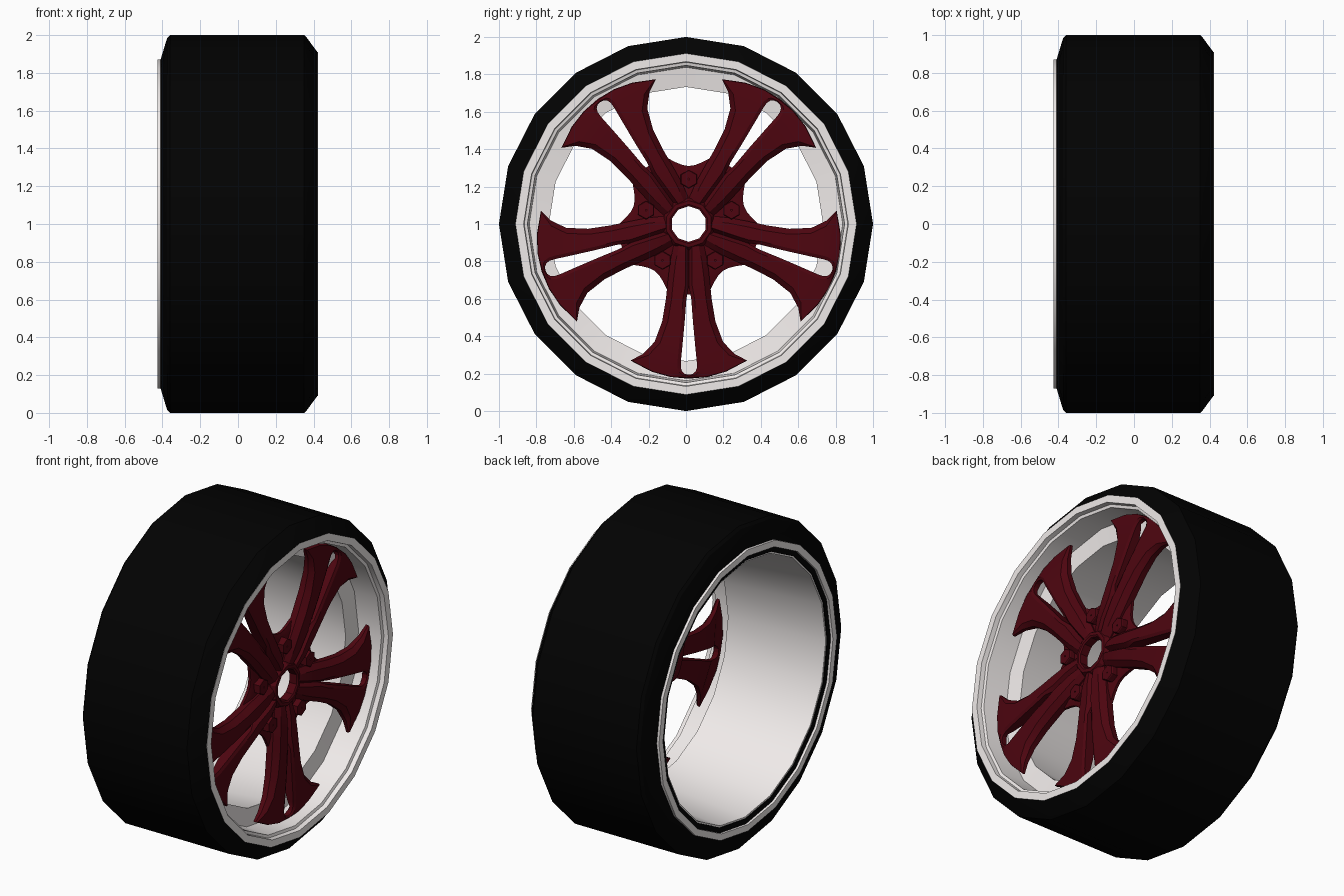
import bpy, bmesh, math

if "Cube" in bpy.data.objects:
    bpy.data.objects.remove(bpy.data.objects["Cube"])

CENTRE_Z = 1.0
SPOKE_X = 0.018   # small outward shift of the whole spoke set
SPOKE_Y = 0.015   # the spoke set sits slightly off the tyre axis


def material(name, rgb):
    m = bpy.data.materials.new(name)
    m.diffuse_color = (*rgb, 1)
    m.use_nodes = True
    m.node_tree.nodes["Principled BSDF"].inputs["Base Color"].default_value = m.diffuse_color
    return m


BLACK = material("tyre_black", (0.0006, 0.0006, 0.0006))
WHITE = material("rim_white", (0.87, 0.83, 0.82))
RED = material("spoke_red", (0.075, 0.0016, 0.005))


def finish(name, bm, mat, loc=(0, 0), angle=30):
    bmesh.ops.recalc_face_normals(bm, faces=bm.faces)
    me = bpy.data.meshes.new(name)
    bm.to_mesh(me)
    bm.free()
    ob = bpy.data.objects.new(name, me)
    ob.location = (loc[0], loc[1], CENTRE_Z)
    me.materials.append(mat)
    bpy.context.collection.objects.link(ob)
    bpy.ops.object.select_all(action='DESELECT')
    bpy.context.view_layer.objects.active = ob
    ob.select_set(True)
    bpy.ops.object.shade_smooth_by_angle(angle=math.radians(angle))
    return ob


def lathe(name, profile, sides, mat, loc=(0, 0), angle=30, flare=None):
    """Spin a closed (x, radius) profile around the x axis."""
    bm = bmesh.new()
    rings = []
    for i in range(sides):
        a = math.pi / 2 + 2 * math.pi * i / sides
        ring = []
        for x, r in profile:
            if flare and r > 0.2:
                r *= flare(a)
            ring.append(bm.verts.new((x, r * math.cos(a), r * math.sin(a))))
        rings.append(ring)
    n = len(profile)
    for i in range(sides):
        p, q = rings[i], rings[(i + 1) % sides]
        for j in range(n):
            k = (j + 1) % n
            bm.faces.new((p[j], p[k], q[k], q[j]))
    return finish(name, bm, mat, loc, angle)


# Tyre
lathe("tyre", [(0.424, 0.905), (0.365, 0.985), (0.35, 1.0), (-0.36, 1.0), (-0.375, 0.985),
               (-0.41, 0.87), (-0.41, 0.80), (-0.36, 0.81), (-0.30, 0.90), (0.30, 0.90),
               (0.40, 0.88)], 20, BLACK, angle=25)

# Rim: flat outer lip, recess, ledge behind the spokes and tapered barrel
lathe("rim", [(0.424, 0.912), (0.424, 0.868), (0.395, 0.865), (0.39, 0.848), (0.24, 0.838),
              (0.225, 0.733), (-0.405, 0.79), (-0.405, 0.80), (0.20, 0.745), (0.215, 0.848),
              (0.38, 0.875)], 20, WHITE)

# Rear rim ring
lathe("rear_ring", [(-0.425, 0.872), (-0.425, 0.832), (-0.409, 0.832), (-0.409, 0.872)],
      20, WHITE)


def fillet(a):
    """Grow the hub plate up the flanks of each spoke, between the five pockets."""
    step = 2 * math.pi / 5
    off = abs((a - math.pi / 2 + step / 2) % step - step / 2)
    return 1 + 0.22 * min(1, off / math.radians(19)) ** 2


# Hub plate and centre collar
HUB = (SPOKE_X, SPOKE_Y)
lathe("hub_plate", [(0.275, 0.10), (0.275, 0.27), (0.262, 0.31), (0.245, 0.31), (0.255, 0.10)],
      60, RED, HUB, flare=fillet)
lathe("hub_collar", [(0.31, 0.095), (0.316, 0.105), (0.314, 0.125), (0.29, 0.14),
                     (0.26, 0.14), (0.26, 0.095)], 10, RED, HUB)

# Spokes: half a split spoke lofted between its slot edge and its outer edge
SLOT = [(0, .11), (0, .20), (0, .33), (.013, .40), (.022, .52), (.035, .66), (.043, .74),
        (.043, .77), (.035, .79), (.02, .802), (0, .806)]
EDGE = [(.08, .11), (.10, .20), (.112, .30), (.122, .40), (.142, .52), (.183, .63), (.245, .695),
        (.312, .730), (.20, .789), (.10, .818), (0, .827)]
# Front and rear depth at each station: thick in the middle, thin at the tips
TOP = [.308, .323, .328, .331, .331, .33, .328, .325, .325, .325, .325]
REAR = [.255, .25, .25, .25, .255, .265, .28, .295, .29, .285, .285]


def half_spoke(bm, turn, side):
    sections = []
    for i, (s, e) in enumerate(zip(SLOT, EDGE)):
        length = math.dist(s, e)
        t_edge = 1 - min(0.03, 0.4 * length) / length
        if i >= 7:
            t_edge = 1 - min(0.008, 0.3 * length) / length
        t_in = min(0.018 / length, 0.3)
        groove = i < 3
        top, rear = TOP[i], REAR[i]
        section = []
        # (position across, height): rear, groove, ridge, front edge, chamfer, rear
        for t, x in ((0, rear), (0, top - (.03 if groove else .008)), (t_in, top),
                     (t_edge, top - .006), (1, rear + .5 * (top - rear)), (1, rear)):
            u = (s[0] + (e[0] - s[0]) * t) * side
            v = s[1] + (e[1] - s[1]) * t
            y = v * math.cos(turn) - u * math.sin(turn)
            z = v * math.sin(turn) + u * math.cos(turn)
            section.append(bm.verts.new((x, y, z)))
        sections.append(section)
    n = len(sections[0])
    for p, q in zip(sections, sections[1:]):
        for j in range(n):
            k = (j + 1) % n
            bm.faces.new((p[j], p[k], q[k], q[j]))
    bm.faces.new(sections[0])
    bm.faces.new(sections[-1])


for i in range(5):
    bm = bmesh.new()
    turn = -math.pi / 2 + i * 2 * math.pi / 5
    half_spoke(bm, turn, 1)
    half_spoke(bm, turn, -1)
    finish(f"spoke_{i + 1}", bm, RED, HUB, 25)

# Hexagonal wheel nuts between the spokes
for i in range(5):
    a = math.pi / 2 + i * 2 * math.pi / 5
    nut = lathe(f"wheel_nut_{i + 1}", [(0.26, 0.005), (0.26, 0.05), (0.305, 0.05),
                                       (0.31, 0.046), (0.31, 0.005)], 6, RED)
    nut.location = (SPOKE_X, SPOKE_Y + 0.24 * math.cos(a), CENTRE_Z + 0.24 * math.sin(a))
